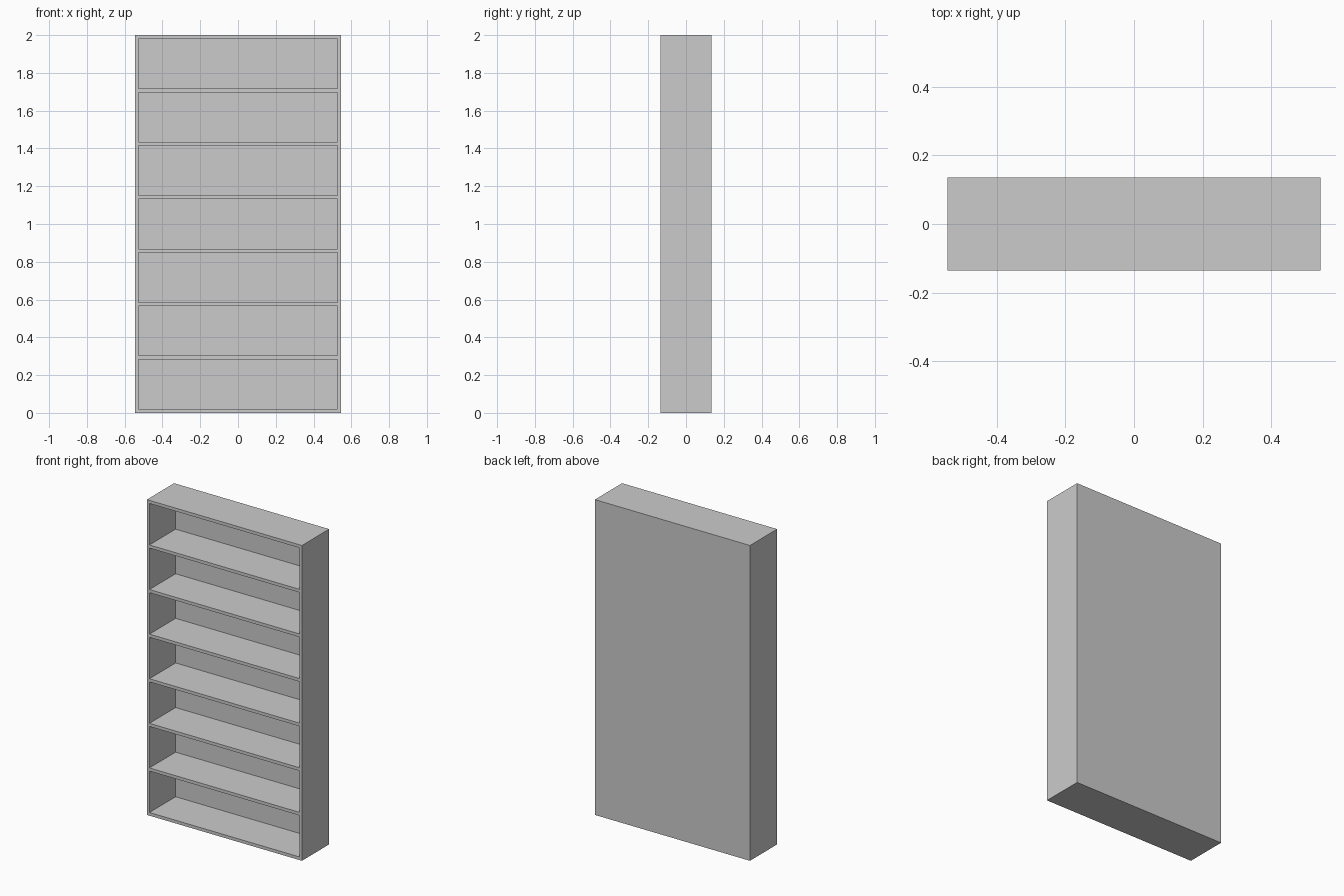
import bpy
import bmesh

if "Cube" in bpy.data.objects:
    bpy.data.objects.remove(bpy.data.objects["Cube"])

WIDTH, DEPTH, HEIGHT = 1.088, 0.272, 2.0
SIDE, BACK, BOARD = 0.018, 0.01, 0.02
CELLS = 7

grey = bpy.data.materials.new("light grey")
grey.diffuse_color = (0.6, 0.6, 0.6, 1)
grey.use_nodes = True
grey.node_tree.nodes["Principled BSDF"].inputs["Base Color"].default_value = grey.diffuse_color

# Grid lines of the front: side walls across, boards and openings upward
half_w, half_d = WIDTH / 2, DEPTH / 2
xs = [-half_w, -half_w + SIDE, half_w - SIDE, half_w]
pitch = (HEIGHT - BOARD) / CELLS
zs = []
for i in range(CELLS + 1):
    zs += [i * pitch, i * pitch + BOARD]

# Front face grid
bm = bmesh.new()
grid = [[bm.verts.new((x, -half_d, z)) for x in xs] for z in zs]
cells = []
for r in range(len(zs) - 1):
    for c in range(len(xs) - 1):
        face = bm.faces.new((grid[r][c], grid[r][c + 1],
                             grid[r + 1][c + 1], grid[r + 1][c]))
        if c == 1 and r % 2 == 1:
            cells.append(face)

# Outer walls, top, base and back panel
rim = [e for e in bm.edges if e.is_boundary]
new = bmesh.ops.extrude_edge_only(bm, edges=rim)["geom"]
back_verts = [v for v in new if isinstance(v, bmesh.types.BMVert)]
bmesh.ops.translate(bm, verts=back_verts, vec=(0, DEPTH, 0))
bmesh.ops.holes_fill(bm, edges=[e for e in bm.edges if e.is_boundary], sides=0)

# Shelf openings pushed in up to the back panel
for face in bmesh.ops.extrude_discrete_faces(bm, faces=cells)["faces"]:
    bmesh.ops.translate(bm, verts=face.verts, vec=(0, DEPTH - BACK, 0))

bmesh.ops.recalc_face_normals(bm, faces=bm.faces)
mesh = bpy.data.meshes.new("bookcase")
bm.to_mesh(mesh)
bm.free()
mesh.materials.append(grey)
bpy.context.collection.objects.link(bpy.data.objects.new("bookcase", mesh))
